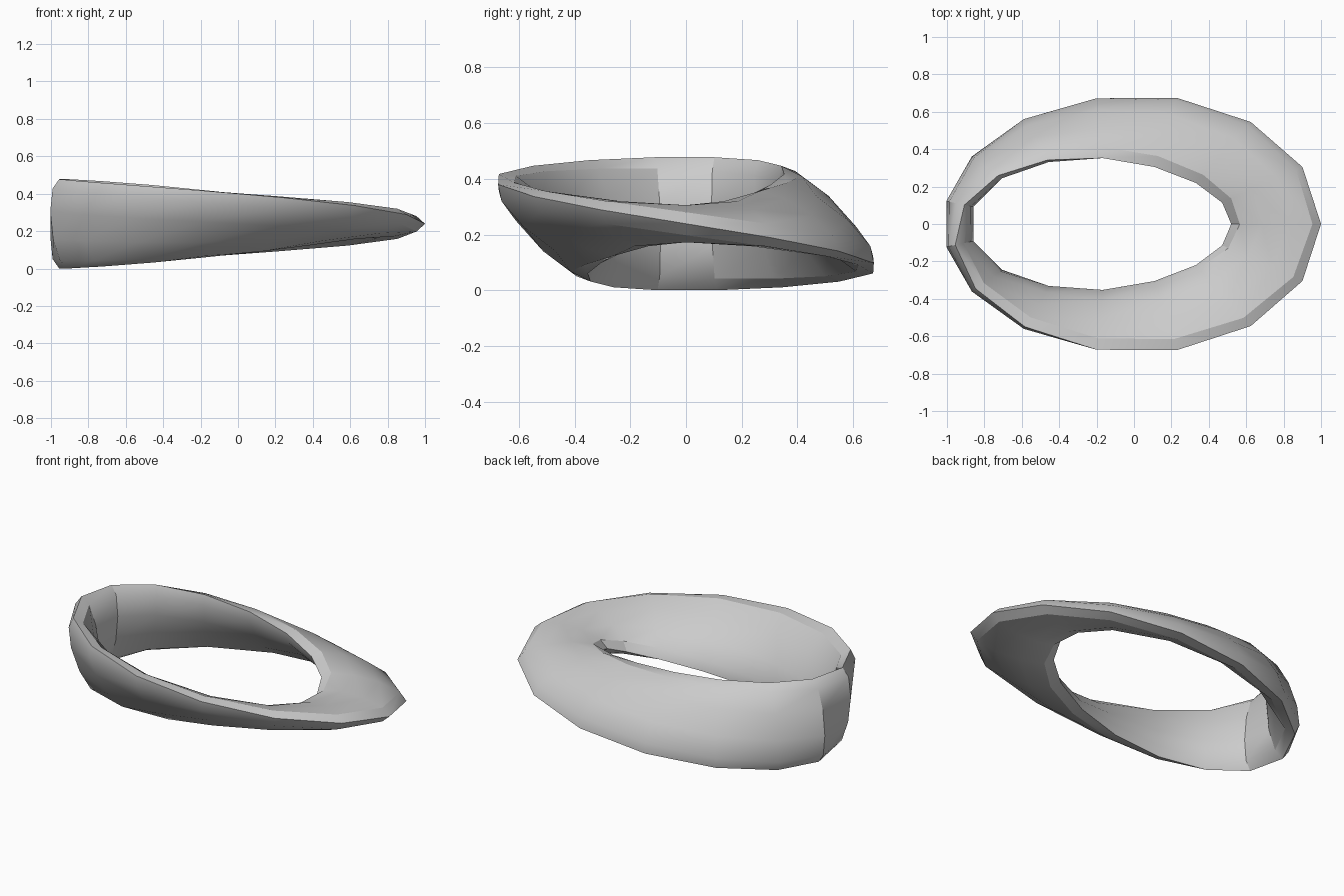
import bpy
import bmesh
from math import sin, cos, pi, radians

cube = bpy.data.objects.get("Cube")
if cube:
    bpy.data.objects.remove(cube, do_unlink=True)

STEPS, SIDES = 15, 10
CENTRE_X, CENTRE_Z = -0.095, 0.239
PATH_X, PATH_Y = 0.855, 0.515
HALF_WIDTH, HALF_THICK = 0.24, 0.07

# Single plain grey
grey = bpy.data.materials.new("light_grey")
grey.use_nodes = True
colour = (0.6, 0.6, 0.6, 1)
grey.diffuse_color = colour
grey.node_tree.nodes["Principled BSDF"].inputs["Base Color"].default_value = colour


def section(bm, turn):
    """Flattened ten-sided section, tilted by half the turn round the ring."""
    tilt = -turn / 2
    ring = []
    for i in range(SIDES):
        a = 2 * pi * i / SIDES
        u, v = HALF_WIDTH * cos(a), HALF_THICK * sin(a)
        out = u * cos(tilt) - v * sin(tilt)
        up = u * sin(tilt) + v * cos(tilt)
        ring.append(bm.verts.new((CENTRE_X + (PATH_X + out) * cos(turn),
                                  (PATH_Y + out) * sin(turn),
                                  CENTRE_Z + up)))
    return ring


# Ring with one half twist: the last section meets the first turned half way
bm = bmesh.new()
rings = [section(bm, 2 * pi * k / STEPS) for k in range(STEPS)]
half = SIDES // 2
rings.append(rings[0][half:] + rings[0][:half])
for a, b in zip(rings, rings[1:]):
    for i in range(SIDES):
        j = (i + 1) % SIDES
        bm.faces.new((a[i], b[i], b[j], a[j]))
bmesh.ops.recalc_face_normals(bm, faces=bm.faces)

mesh = bpy.data.meshes.new("twisted_ring")
bm.to_mesh(mesh)
bm.free()
mesh.materials.append(grey)
ring_object = bpy.data.objects.new("twisted_ring", mesh)
bpy.context.collection.objects.link(ring_object)

# Smooth faces, sharp rims
bpy.ops.object.select_all(action='DESELECT')
ring_object.select_set(True)
bpy.context.view_layer.objects.active = ring_object
bpy.ops.object.shade_smooth_by_angle(angle=radians(30))
